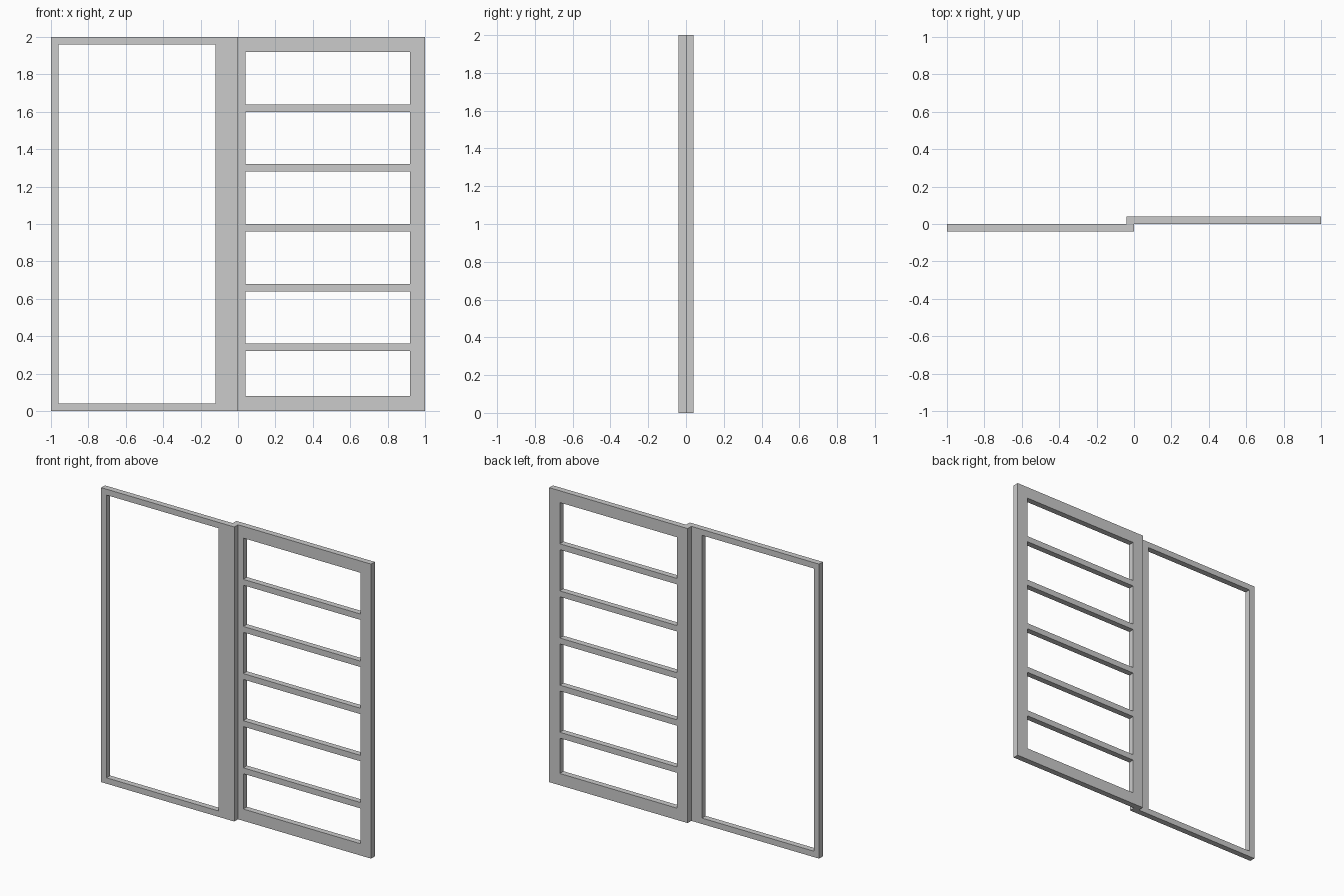
import bpy, bmesh

if "Cube" in bpy.data.objects:
    bpy.data.objects.remove(bpy.data.objects["Cube"])


def panel(name, x_cuts, z_cuts, y_front, depth):
    """Flat frame: three columns (stile, opening, stile); every odd row is an opening."""
    bm = bmesh.new()
    grid = [[bm.verts.new((x, y_front, z)) for x in x_cuts] for z in z_cuts]
    faces = []
    for r in range(len(z_cuts) - 1):
        for c in range(len(x_cuts) - 1):
            if r % 2 and c % 2:
                continue
            faces.append(bm.faces.new((grid[r][c], grid[r][c + 1],
                                       grid[r + 1][c + 1], grid[r + 1][c])))
    # Thicken towards the back
    ext = bmesh.ops.extrude_face_region(bm, geom=faces, use_keep_orig=True)
    moved = [v for v in ext["geom"] if isinstance(v, bmesh.types.BMVert)]
    bmesh.ops.translate(bm, verts=moved, vec=(0, depth, 0))
    bmesh.ops.recalc_face_normals(bm, faces=bm.faces)
    mesh = bpy.data.meshes.new(name)
    bm.to_mesh(mesh)
    bm.free()
    obj = bpy.data.objects.new(name, mesh)
    bpy.context.collection.objects.link(obj)
    return obj


T = 0.04  # panel and thin bar thickness

# Open left frame with a wide meeting stile
panel("fixed_frame", [-1, -0.96, -0.12, 0], [0, T, 2 - T, 2], -T, T)

# Sliding leaf behind it, with five evenly spaced glazing bars
z_cuts = [0, 0.08]
for i in range(5):
    bar = 0.32 * (i + 1)
    z_cuts += [bar, bar + T]
z_cuts += [1.92, 2]
panel("sliding_leaf", [-T, T, 0.92, 1], z_cuts, 0, T)
